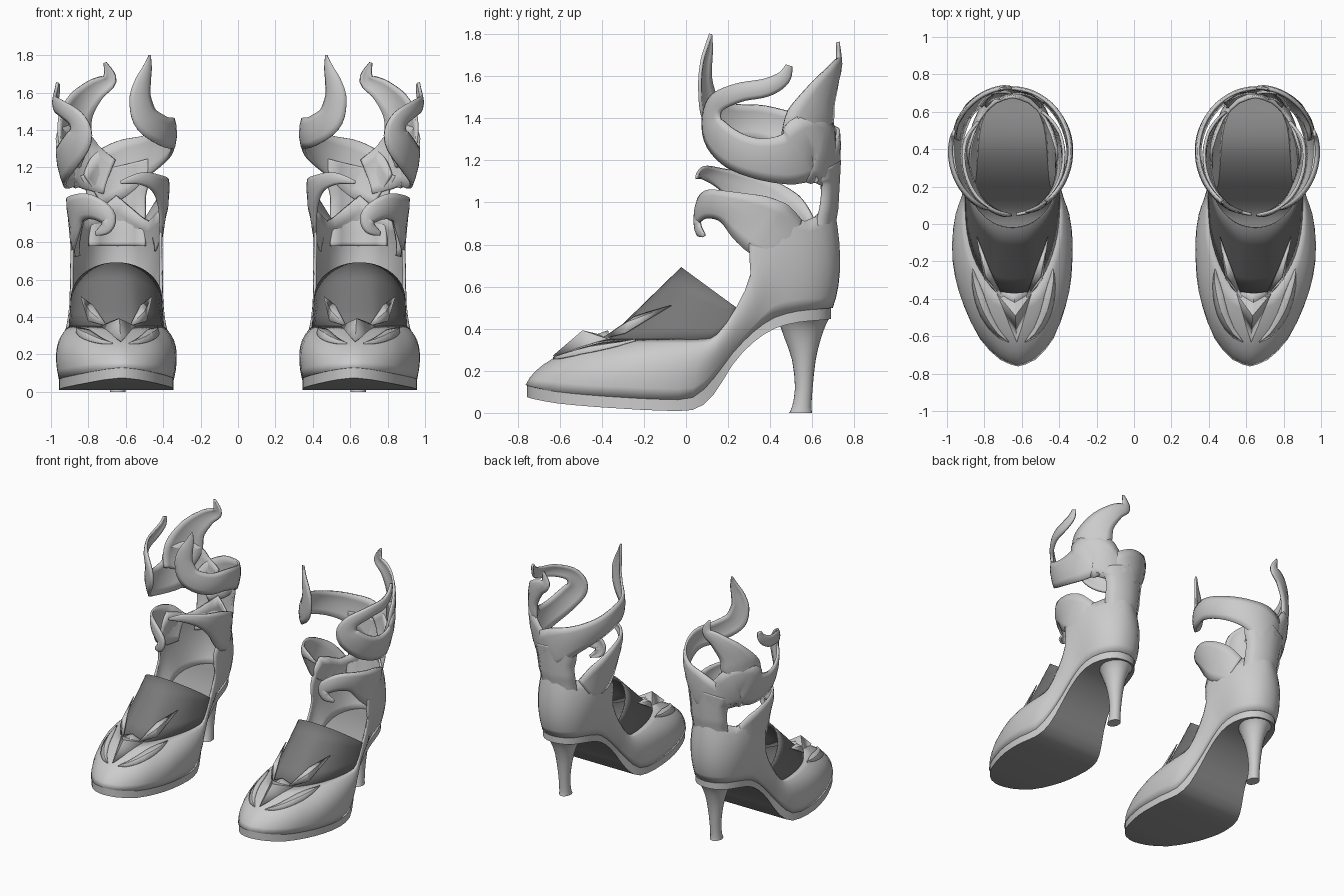
import bpy, bmesh, math
from mathutils import Vector

if "Cube" in bpy.data.objects:
    bpy.data.objects.remove(bpy.data.objects["Cube"])

def material(name, v):
    m = bpy.data.materials.new(name)
    m.diffuse_color = (v, v, v, 1)
    m.use_nodes = True
    m.node_tree.nodes["Principled BSDF"].inputs["Base Color"].default_value = m.diffuse_color
    return m
LIGHT = material("light grey", 0.6)
MID = material("middle grey", 0.33)
DARK = material("dark grey", 0.19)

def smooth_path(pts, n):
    """Catmull-Rom refinement of a list of tuples."""
    out = []
    for i in range(len(pts) - 1):
        p0, p1, p2, p3 = (pts[max(0, min(len(pts) - 1, i + k))] for k in (-1, 0, 1, 2))
        for s in range(n):
            t = s / n
            out.append(tuple(0.5 * (2*b + (c-a)*t + (2*a-5*b+4*c-d)*t*t + (3*b-a-3*c+d)*t**3)
                             for a, b, c, d in zip(p0, p1, p2, p3)))
    return out + [tuple(pts[-1])]

def finish(name, bm, mat, thick=0, angle=40):
    """Turn a bmesh of one shoe into a mirrored pair."""
    bmesh.ops.remove_doubles(bm, verts=bm.verts, dist=1e-4)
    bmesh.ops.recalc_face_normals(bm, faces=bm.faces)
    me = bpy.data.meshes.new(name)
    bm.to_mesh(me)
    bm.free()
    ob = bpy.data.objects.new(name, me)
    bpy.context.collection.objects.link(ob)
    me.materials.append(mat)
    if thick:
        s = ob.modifiers.new("thickness", 'SOLIDIFY')
        s.thickness, s.offset = thick, 0
    ob.modifiers.new("pair", 'MIRROR').use_mirror_merge = False
    bpy.ops.object.select_all(action='DESELECT')
    ob.select_set(True)
    bpy.context.view_layer.objects.active = ob
    bpy.ops.object.shade_smooth_by_angle(angle=math.radians(angle))
    return ob

def grid(name, rows, mat, thick=0, wrap=False, caps=False, angle=40):
    bm = bmesh.new()
    vs = [[bm.verts.new(p) for p in r] for r in rows]
    n = len(vs[0])
    for a, b in zip(vs, vs[1:]):
        for j in range(n if wrap else n - 1):
            k = (j + 1) % n
            bm.faces.new((a[j], a[k], b[k], b[j]))
    if caps:
        bm.faces.new(vs[0])
        bm.faces.new(vs[-1])
    return finish(name, bm, mat, thick, angle)

def place(d, y, z):
    """Offset d from the slightly curved centre line of the foot."""
    toe = max(0, min(1, (-y - 0.2) / 0.55))
    return Vector((0.65 - 0.03 * toe + d, y, z))

# Half shell columns from toe to heel: lower edge, bulge and opening edge
LOWER = [(0, -.755, .13), (.09, -.72, .12), (.19, -.61, .10), (.255, -.45, .085), (.29, -.3, .075),
         (.3, -.12, .066), (.275, .03, .075), (.235, .13, .17), (.20, .22, .29), (.19, .32, .39),
         (.185, .42, .455), (.17, .53, .485), (.125, .63, .495), (.06, .68, .5), (0, .69, .5)]
BULGE = [(0, -.70, .26), (.1, -.67, .26), (.22, -.56, .28), (.30, -.42, .27), (.34, -.27, .28),
         (.35, -.1, .28), (.33, .05, .28), (.29, .13, .3), (.26, .22, .38), (.26, .31, .5),
         (.25, .42, .7), (.23, .52, .7), (.19, .64, .7), (.1, .745, .7), (0, .765, .7)]
OPENING = [(0, -.38, .345), (.08, -.37, .345), (.12, -.34, .345), (.17, -.26, .345), (.21, -.17, .345),
           (.24, -.05, .345), (.25, .08, .345), (.25, .15, .37), (.24, .24, .5), (.235, .31, .66),
           (.235, .30, .80), (.235, .40, .97), (.175, .56, .91), (.09, .65, .97), (0, .68, 1.05)]
lower, bulge, opening = (smooth_path(l, 2) for l in (LOWER, BULGE, OPENING))

def loop(half):
    """Both sides of a half outline as one closed loop."""
    return [(d, y, z) for d, y, z in half] + [(-d, y, z) for d, y, z in half[-2:0:-1]]

def shell(b, c, t, s):
    return Vector(b)*(1-s)**2 + Vector(c)*2*s*(1-s) + Vector(t)*s*s

# Shoe upper
cols = [[place(*shell(b, c, t, k / 8)) for k in range(9)]
        for b, c, t in zip(loop(lower), loop(bulge), loop(opening))]
grid("upper", cols + [cols[0]], LIGHT, 0.015)

# Sole edge strip, bottom and footbed
def drop(y):
    return 0.055 + 0.03 * math.exp(-((y - 0.13) / 0.08) ** 2)
edge = [(d, y, z - drop(y)) for d, y, z in lower]
strip = [[place(d * s, y, z) for d, y, z in loop(l)] for l, s in ((lower, 1.0), (lower, 1.02), (edge, 1.02))]
grid("sole_edge", strip, LIGHT, wrap=True)
grid("sole_bottom", [[place(d * s, y, z) for s in (-1.02, 0, 1.02)] for d, y, z in edge], MID)
grid("footbed", [[place(d * s, y, z + 0.015) for s in (-1, 0, 1)] for d, y, z in lower], MID)

# Instep panel between the opening and its arched rear edge
M = 17
rows = []
for i in range(-M + 1, M):
    sg = -1 if i < 0 else 1
    d, y, z = opening[abs(i)]
    a = abs(i) / (M - 1) * math.pi / 2
    p = place(sg * d, y, z - 0.005)
    q = place(sg * .24 * math.sin(a), .24 - .26 * math.cos(a), .5 + .19 * math.cos(a))
    rows.append([p.lerp(q, k / 4) for k in range(5)])
grid("instep_panel", rows, DARK, 0.008)

# Heel
HEEL = [(.455, .56, .125, .14), (.42, .555, .11, .105), (.35, .555, .085, .075),
        (.25, .56, .056, .055), (.12, .56, .042, .04), (.03, .55, .046, .04), (0, .545, .055, .042)]
grid("heel", [[(.643 + rx * math.cos(a), y + ry * math.sin(a), z)
               for a in [2 * math.pi * k / 20 for k in range(20)]]
              for z, y, ry, rx in smooth_path(HEEL, 2)], LIGHT, wrap=True, caps=True)

# Horn-shaped straps wrapped round the ankle: (degrees from back, height, width)
def ankle(deg, z, out):
    t = max(0, min(1, (z - 0.9) / 0.45))
    a = math.radians(deg)
    return Vector((.645 + .015 * t + (.24 + .075 * t + out) * math.sin(a),
                   .375 + .015 * t + (.325 + .01 * t + out) * math.cos(a), z))

def strap(name, pts, sink=0.02):
    """Tapered strap; its root sinks into the part it grows from."""
    R = 0.3
    path = smooth_path([(math.radians(a) * R, z, w) for a, z, w in pts], 5)
    rows = []
    for i, (s, z, w) in enumerate(path):
        p, q = path[max(0, i - 1)], path[min(len(path) - 1, i + 1)]
        tan = Vector((q[0] - p[0], q[1] - p[1])).normalized()
        w = max(w, 0.006)
        root = sink * max(0, 1 - i / 7)
        row = []
        for k in (-1, -.6, 0, .6, 1):
            ds, dz = -tan.y * w / 2 * k, tan.x * w / 2 * k
            row.append(ankle(math.degrees((s + ds) / R), z + dz, min(.012, w * .15) * (1 - k * k) - root))
        rows.append(row)
    grid(name, rows, LIGHT, 0.016)

strap("back_neck", [(0, .78, .44), (0, .92, .4), (0, 1.04, .37), (0, 1.12, .4), (3, 1.2, .42)])
strap("outer_hook", [(62, .82, .2), (82, .86, .28), (102, .92, .25), (125, .98, .15), (148, .99, .13),
                     (168, .94, .1), (166, .88, .07), (152, .845, .015)])
strap("inner_flap", [(-55, .84, .22), (-78, .93, .27), (-102, 1.04, .2), (-128, 1.11, .1),
                     (-152, 1.14, .06), (-175, 1.12, .01)])
strap("outer_crescent", [(8, 1.15, .2), (28, 1.2, .26), (50, 1.26, .34), (71, 1.21, .25), (97, 1.21, .19),
                         (122, 1.26, .17), (143, 1.36, .15), (139, 1.46, .1), (115, 1.52, .085),
                         (92, 1.545, .08), (78, 1.59, .06), (73, 1.65, .025)])
strap("back_spike", [(62, 1.24, .2), (50, 1.38, .27), (38, 1.51, .19), (20, 1.61, .12),
                     (5, 1.67, .07), (9, 1.76, .01)])
strap("inner_horn", [(28, 1.08, .2), (8, 1.15, .28), (-14, 1.22, .27), (-35, 1.27, .21), (-65, 1.33, .17),
                     (-95, 1.38, .16), (-122, 1.39, .16), (-146, 1.45, .15), (-154, 1.56, .12),
                     (-152, 1.65, .09), (-147, 1.73, .05), (-144, 1.8, .005)])

# Toe crest and instep leaves
def plate(name, pts, faces):
    bm = bmesh.new()
    vs = [bm.verts.new(place(*p)) for p in pts]
    for f in faces:
        bm.faces.new([vs[i] for i in f])
    finish(name, bm, LIGHT, 0.006, 10)

plate("toe_crest", [(0, -.63, .27), (.1, -.36, .345), (-.1, -.36, .345), (0, -.49, .39),
                    (0, -.42, .372), (0, -.37, .39)],
      [(0, 1, 3), (0, 3, 2), (3, 1, 4), (3, 4, 2), (4, 1, 5), (4, 5, 2)])
LEAF = [(.06, -.40, .352), (.155, -.29, .378), (.19, -.07, .51), (.125, -.24, .46), (.145, -.28, .43)]
for sg, side in ((1, "outer"), (-1, "inner")):
    plate(f"instep_leaf_{side}", [(d * sg, y, z) for d, y, z in LEAF],
          [(0, 1, 4), (1, 2, 4), (2, 3, 4), (3, 0, 4)])
    # Toe leaf lying on the upper
    rows = []
    for i in range(13):
        col, t, w = 1 + i / 2, .5 + .42 * i / 12, .12 * math.sin(math.pi * i / 12) + .004
        k, f = int(col), col % 1
        row = []
        for e in (-1, 0, 1):
            s = min(1, t + w * e)
            p = shell(lower[k], bulge[k], opening[k], s).lerp(
                shell(lower[k + 1], bulge[k + 1], opening[k + 1], s), f)
            p += Vector((.4, -.3, 1)) * (.016 if e == 0 else .009)
            row.append(place(p.x * sg, p.y, p.z))
        rows.append(row)
    grid(f"toe_leaf_{side}", rows, LIGHT, 0.005, angle=10)
